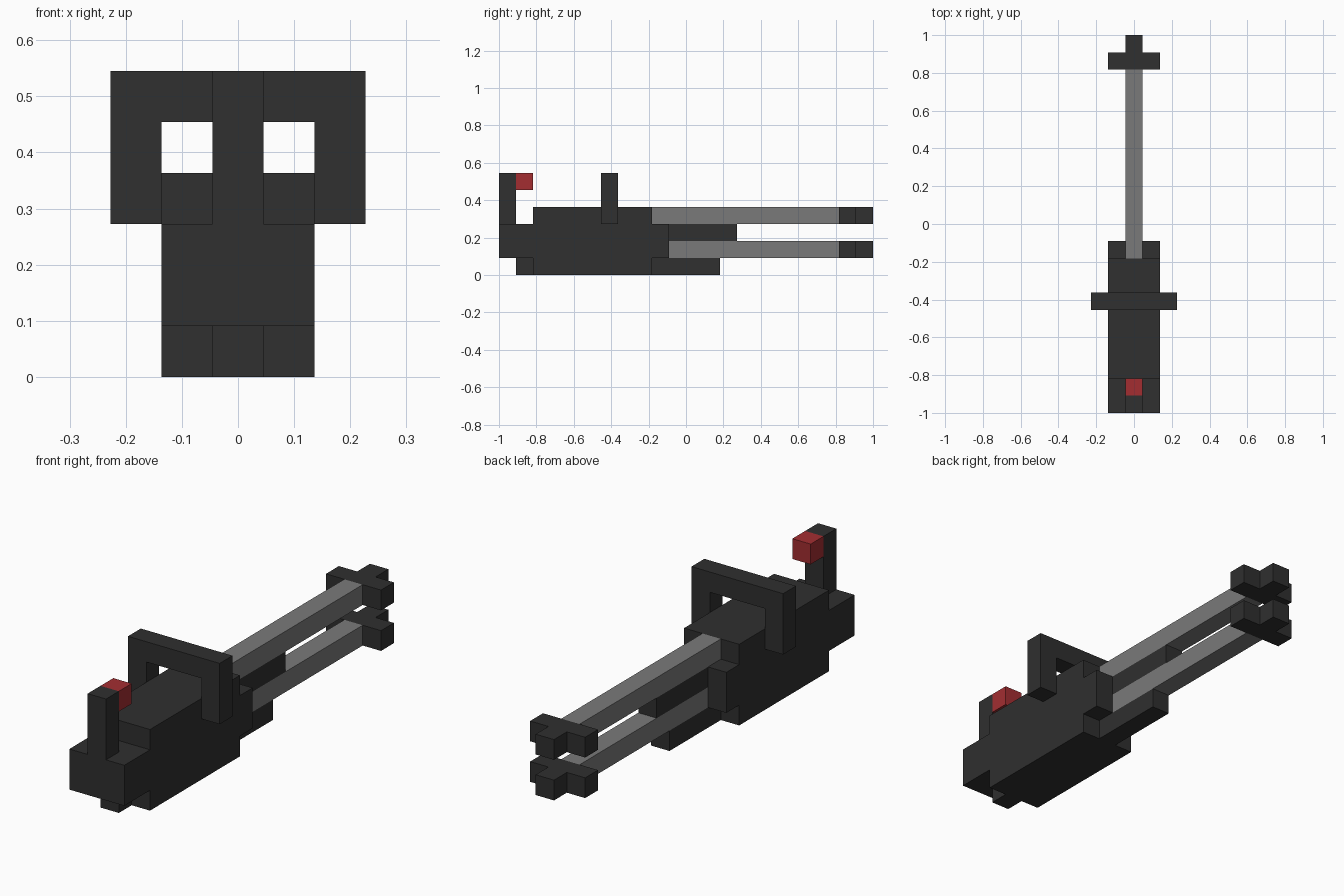
import bpy
import bmesh
from mathutils import Vector

cube = bpy.data.objects.get("Cube")
if cube:
    bpy.data.objects.remove(cube, do_unlink=True)

U = 2 / 22  # one block; lengths below are in blocks, y runs 0..22 front to back


def material(name, rgb):
    m = bpy.data.materials.new(name)
    m.use_nodes = True
    m.diffuse_color = (*rgb, 1)
    m.node_tree.nodes["Principled BSDF"].inputs["Base Color"].default_value = (*rgb, 1)
    return m


DARK = material("charcoal", (0.029, 0.029, 0.029))
GREY = material("mid grey", (0.195, 0.195, 0.195))
RED = material("red", (0.366, 0.027, 0.031))


def prism(name, outline, axis, lo, hi, mat):
    """Extrude a flat outline along an axis; the outline uses the other two axes in order."""
    def place(p, d):
        c = list(p)
        c.insert("xyz".index(axis), d)
        return Vector((c[0], c[1] - 11, c[2])) * U

    bm = bmesh.new()
    face = bm.faces.new([bm.verts.new(place(p, lo)) for p in outline])
    ext = bmesh.ops.extrude_face_region(bm, geom=[face], use_keep_orig=True)
    verts = [g for g in ext["geom"] if isinstance(g, bmesh.types.BMVert)]
    shift = place(outline[0], hi) - place(outline[0], lo)
    bmesh.ops.translate(bm, verts=verts, vec=shift)
    bmesh.ops.recalc_face_normals(bm, faces=bm.faces)
    mesh = bpy.data.meshes.new(name)
    bm.to_mesh(mesh)
    bm.free()
    mesh.materials.append(mat)
    ob = bpy.data.objects.new(name, mesh)
    bpy.context.collection.objects.link(ob)
    return ob


def beam(name, y0, y1, z0, z1, mat):
    """One-block-wide box on the centre line."""
    return prism(name, [(y0, z0), (y1, z0), (y1, z1), (y0, z1)], "x", -0.5, 0.5, mat)


# Stepped main body, three blocks wide
prism("body", [(2, 0), (9, 0), (9, 1), (10, 1), (10, 3), (9, 3),
               (9, 4), (2, 4), (2, 3), (0, 3), (0, 1), (2, 1)],
      "x", -1.5, 1.5, DARK)

# Centre-line keel and middle rail
beam("front_keel", 1, 2, 0, 1, DARK)
beam("lower_rail", 9, 13, 0, 1, DARK)
beam("middle_rail", 10, 14, 2, 3, DARK)

# Front post with its red block
beam("front_post", 0, 1, 3, 6, DARK)
beam("red_block", 1, 2, 5, 6, RED)

# Arched carrying handle
prism("handle", [(-2.5, 3), (-1.5, 3), (-1.5, 5), (1.5, 5),
                 (1.5, 3), (2.5, 3), (2.5, 6), (-2.5, 6)],
      "y", 6, 7, DARK)

# Two long bars, each ending in a cross-shaped tip
tip = [(-1.5, 20), (1.5, 20), (1.5, 21), (0.5, 21),
       (0.5, 22), (-0.5, 22), (-0.5, 21), (-1.5, 21)]
for label, start, z in (("lower", 10, 1), ("upper", 9, 3)):
    beam(label + "_bar", start, 20, z, z + 1, GREY)
    prism(label + "_tip", tip, "z", z, z + 1, DARK)
